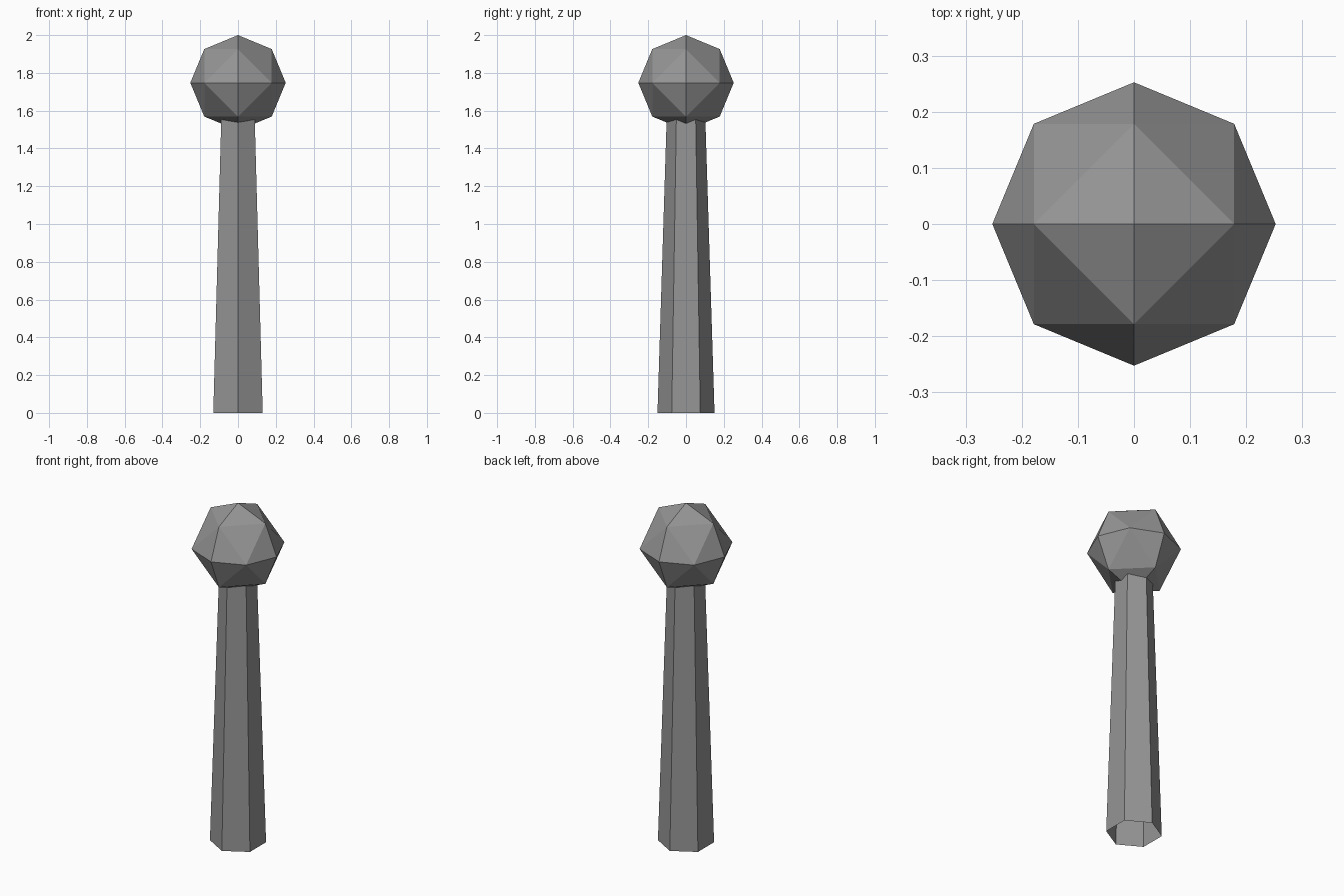
import bpy
import bmesh
from math import pi, sin, cos
from mathutils import Vector

cube = bpy.data.objects.get("Cube")
if cube:
    bpy.data.objects.remove(cube, do_unlink=True)

grey = bpy.data.materials.new("plain grey")
grey.use_nodes = True
colour = (0.3, 0.3, 0.3, 1)
grey.diffuse_color = colour
grey.node_tree.nodes["Principled BSDF"].inputs["Base Color"].default_value = colour


def add_part(name, bm):
    mesh = bpy.data.meshes.new(name)
    bm.to_mesh(mesh)
    bm.free()
    mesh.materials.append(grey)
    bpy.context.collection.objects.link(bpy.data.objects.new(name, mesh))


# Tapered six-sided shaft, open at both ends, with corners on the y axis
SIDES = 6
bm = bmesh.new()
rings = []
for radius, z in ((0.151, 0), (0.101, 1.6)):
    angles = [pi / 2 + 2 * pi * i / SIDES for i in range(SIDES)]
    rings.append([bm.verts.new((radius * cos(a), radius * sin(a), z)) for a in angles])
bottom, top = rings
for i in range(SIDES):
    j = (i + 1) % SIDES
    bm.faces.new((bottom[i], bottom[j], top[j], top[i]))
add_part("shaft", bm)

# Faceted ball: an octahedron with every edge split once and pushed to the sphere
RADIUS = 0.2525
centre = Vector((0, 0, 2 - RADIUS))
bm = bmesh.new()
steps = (-1, 0, 1)
for direction in (Vector((x, y, z)) for x in steps for y in steps for z in steps):
    if 0 < direction.length_squared < 3:
        bm.verts.new(centre + direction.normalized() * RADIUS)
bmesh.ops.convex_hull(bm, input=bm.verts[:])
bmesh.ops.recalc_face_normals(bm, faces=bm.faces[:])
add_part("ball", bm)
